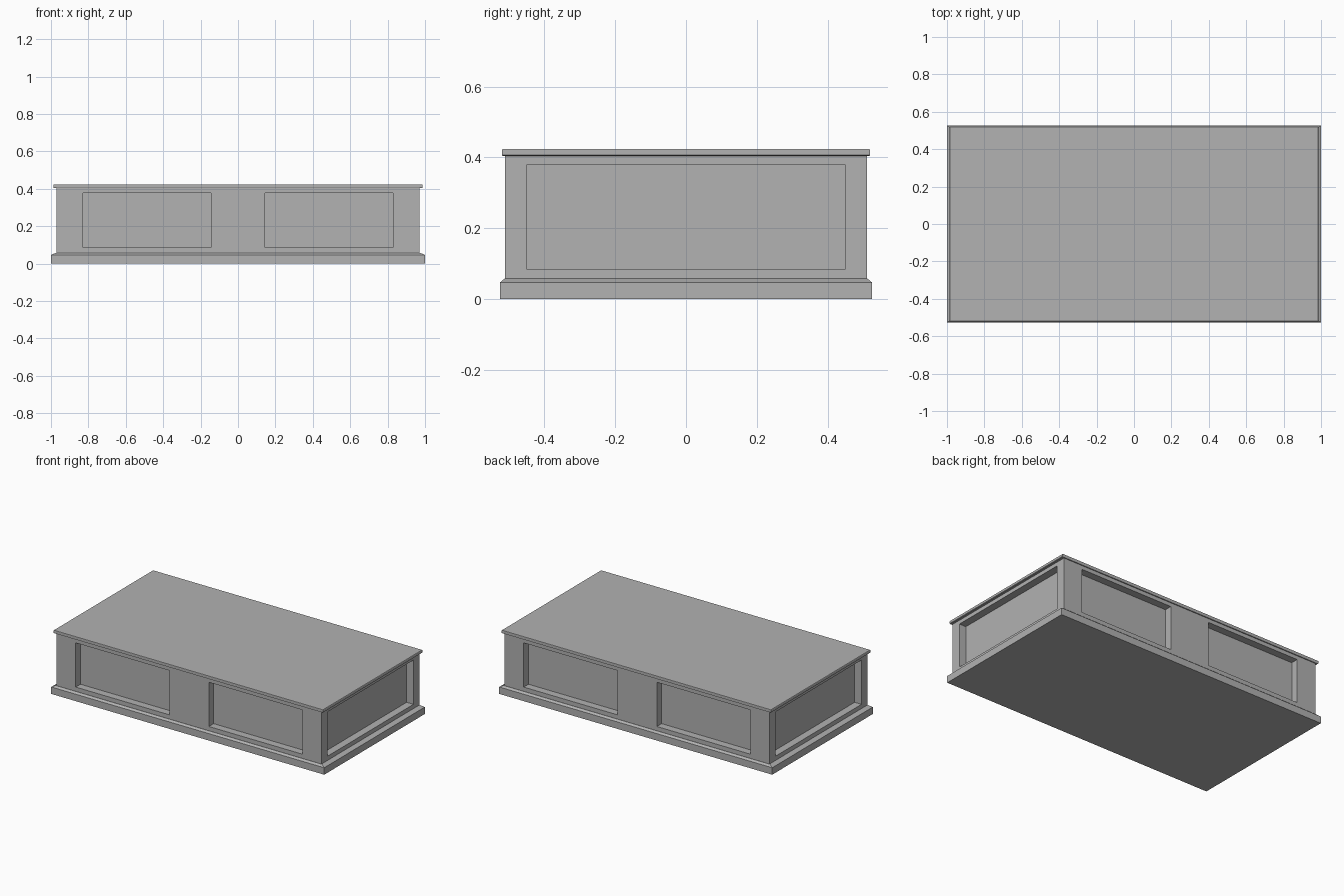
import bpy
import bmesh
from mathutils import Matrix, Vector

cube = bpy.data.objects.get("Cube")
if cube:
    bpy.data.objects.remove(cube, do_unlink=True)

GREY = (0.445, 0.445, 0.445, 1)
material = bpy.data.materials.new("plain grey")
material.use_nodes = True
material.diffuse_color = GREY
material.node_tree.nodes["Principled BSDF"].inputs["Base Color"].default_value = GREY

BODY_X, BODY_Y = 0.97, 0.512
BODY_BOTTOM, BODY_TOP = 0.057, 0.403
PANEL_BOTTOM, PANEL_TOP = 0.085, 0.378
RECESS = 0.05


def finish(name, bm):
    bmesh.ops.remove_doubles(bm, verts=bm.verts, dist=0.0001)
    bmesh.ops.recalc_face_normals(bm, faces=bm.faces)
    mesh = bpy.data.meshes.new(name)
    bm.to_mesh(mesh)
    bm.free()
    mesh.materials.append(material)
    obj = bpy.data.objects.new(name, mesh)
    bpy.context.collection.objects.link(obj)
    return obj


def stacked_rectangles(name, levels):
    """Closed solid through rectangles given as (half x, half y, z)."""
    bm = bmesh.new()
    rings = [[bm.verts.new((sx * hx, sy * hy, z))
              for sx, sy in ((-1, -1), (1, -1), (1, 1), (-1, 1))]
             for hx, hy, z in levels]
    for low, high in zip(rings, rings[1:]):
        for i in range(4):
            j = (i + 1) % 4
            bm.faces.new((low[i], low[j], high[j], high[i]))
    bm.faces.new(rings[0][::-1])
    bm.faces.new(rings[-1])
    return finish(name, bm)


def panelled_wall(name, half_width, distance, panels, turn):
    """Wall facing -y with recessed panels, turned about z by quarter turns."""
    bm = bmesh.new()
    us = sorted([-half_width, half_width] + [u for p in panels for u in p])
    zs = (BODY_BOTTOM, PANEL_BOTTOM, PANEL_TOP, BODY_TOP)
    grid = [[bm.verts.new((u, -distance, z)) for u in us] for z in zs]
    recessed = []
    for row in range(len(zs) - 1):
        for col in range(len(us) - 1):
            corners = (grid[row][col], grid[row][col + 1],
                       grid[row + 1][col + 1], grid[row + 1][col])
            # Every second column of the middle row is a panel
            if row == 1 and col % 2 == 1:
                recessed.append(corners)
            else:
                bm.faces.new(corners)
    # Reveal walls and sunken panel face
    for corners in recessed:
        back = [bm.verts.new(v.co + Vector((0, RECESS, 0))) for v in corners]
        bm.faces.new(back)
        for i in range(4):
            j = (i + 1) % 4
            bm.faces.new((corners[i], corners[j], back[j], back[i]))
    rotation = Matrix.Rotation(turn * 1.5707963, 4, "Z")
    bmesh.ops.transform(bm, matrix=rotation, verts=bm.verts)
    obj = finish(name, bm)
    # Keep the open wall facing outward
    outward = rotation @ Vector((0, -1, 0))
    if obj.data.polygons[0].normal.dot(outward) < 0:
        obj.data.flip_normals()
    return obj


# Plinth with a sloped top edge
stacked_rectangles("plinth", [(1.0, 0.526, 0), (1.0, 0.526, 0.046),
                              (0.975, 0.513, 0.057)])

# Four walls, two panels on the long ones and one on the short ones
long_panels = [(-0.83, -0.145), (0.145, 0.83)]
short_panels = [(-0.45, 0.45)]
panelled_wall("front_wall", BODY_X, BODY_Y, long_panels, 0)
panelled_wall("left_wall", BODY_Y, BODY_X, short_panels, 1)
panelled_wall("back_wall", BODY_X, BODY_Y, long_panels, 2)
panelled_wall("right_wall", BODY_Y, BODY_X, short_panels, 3)

# Overhanging top slab with slightly eased edges
stacked_rectangles("top_slab", [(0.983, 0.518, 0.403), (0.987, 0.52, 0.406),
                                (0.987, 0.52, 0.42), (0.985, 0.519, 0.423)])
